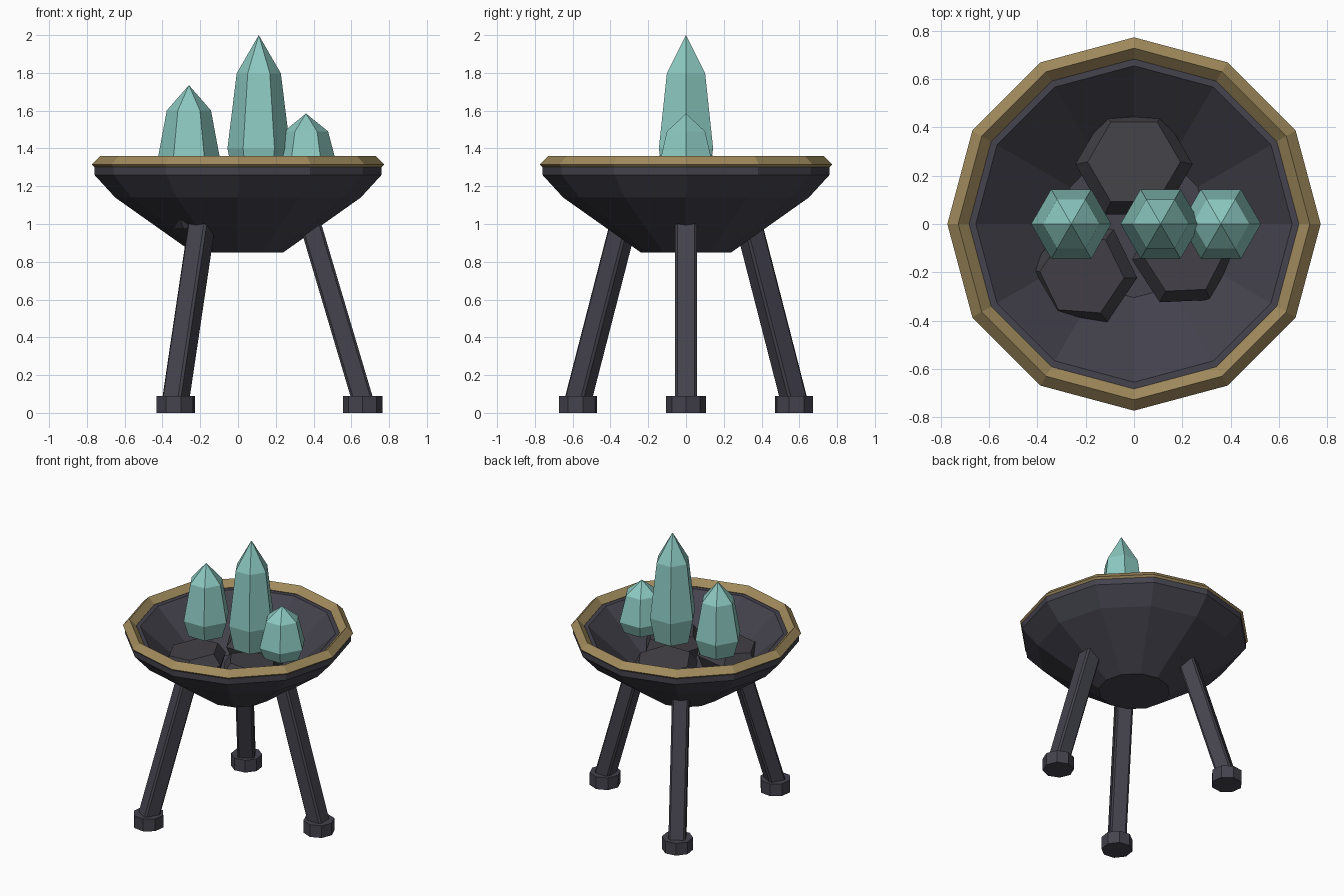
import bpy, bmesh
from math import pi, cos, sin, radians, atan2
from mathutils import Matrix, Vector

cube = bpy.data.objects.get("Cube")
if cube:
    bpy.data.objects.remove(cube, do_unlink=True)


def make_material(name, color):
    mat = bpy.data.materials.new(name)
    mat.use_nodes = True
    mat.diffuse_color = (*color, 1)
    mat.node_tree.nodes["Principled BSDF"].inputs["Base Color"].default_value = (*color, 1)
    return mat


iron = make_material("dark iron", (0.058, 0.056, 0.075))
coal = make_material("coal", (0.054, 0.051, 0.062))
gold = make_material("aged gold", (0.36, 0.26, 0.11))
teal = make_material("teal crystal", (0.26, 0.58, 0.53))


def finish(name, bm, mat, matrix=Matrix()):
    bmesh.ops.recalc_face_normals(bm, faces=bm.faces)
    mesh = bpy.data.meshes.new(name)
    bm.to_mesh(mesh)
    bm.free()
    mesh.materials.append(mat)
    obj = bpy.data.objects.new(name, mesh)
    obj.matrix_world = matrix
    bpy.context.collection.objects.link(obj)
    return obj


def lathe(name, profile, sides, mat, matrix=Matrix(), closed=False):
    """Spin (radius, height) points; a zero radius makes a tip."""
    bm = bmesh.new()
    rings = []
    for r, z in profile:
        count = sides if r > 0 else 1
        rings.append([bm.verts.new((r * cos(2 * pi * i / sides), r * sin(2 * pi * i / sides), z))
                      for i in range(count)])
    pairs = list(zip(rings, rings[1:]))
    if closed:
        pairs.append((rings[-1], rings[0]))
    for low, high in pairs:
        for i in range(sides):
            j = (i + 1) % sides
            if len(high) == 1:
                bm.faces.new((low[i], low[j], high[0]))
            else:
                bm.faces.new((low[i], low[j], high[j], high[i]))
    if not closed:
        for ring in (rings[0], rings[-1]):
            if len(ring) > 1:
                bm.faces.new(ring)
    return finish(name, bm, mat, matrix)


# Bowl: outer wall, lip and hollow inside
lathe("bowl", [(0.24, 0.85), (0.65, 1.14), (0.76, 1.26), (0.76, 1.31),
               (0.655, 1.31), (0.305, 0.99)], 12, iron)

# Diamond-section gold rim
R, T, Z = 0.728, 0.045, 1.315
lathe("gold_rim", [(R + T, Z), (R, Z + T), (R - T, Z), (R, Z - T)], 12, gold, closed=True)

# Three splayed legs with octagonal feet
foot_end, bowl_end = Vector((0.665, 0, 0.05)), Vector((0.38, 0, 1.01))
axis = bowl_end - foot_end
for i, side in enumerate(("left", "right_back", "right_front")):
    turn = Matrix.Rotation(i * 2 * pi / 3, 4, "Z")
    bm = bmesh.new()
    bmesh.ops.create_cube(bm, size=1)
    bmesh.ops.scale(bm, vec=(0.112, 0.114, axis.length), verts=bm.verts)
    long_edges = [e for e in bm.edges if abs(e.verts[0].co.z - e.verts[1].co.z) > 0.5]
    bmesh.ops.bevel(bm, geom=long_edges, offset=0.012, segments=1, affect="EDGES")
    lean = Matrix.Rotation(atan2(axis.x, axis.z), 4, "Y")
    finish("leg_" + side, bm, iron,
           turn @ Matrix.Translation((foot_end + bowl_end) / 2) @ lean)
    lathe("foot_" + side, [(0.105, 0), (0.105, 0.09)], 8, iron,
          turn @ Matrix.Translation((0.66, 0, 0)))

# Tilted coal lumps: x, y, radius, tilt about x, tilt about y, turn (degrees)
lumps = [(0, 0.245, 0.243, -7, 0, 0),
         (-0.205, -0.205, 0.222, 3, -6, -4),
         (0.2, -0.14, 0.21, -5, 4, 3)]
for i, (x, y, r, tx, ty, tz) in enumerate(lumps):
    tilt = (Matrix.Rotation(radians(tx), 4, "X") @ Matrix.Rotation(radians(ty), 4, "Y")
            @ Matrix.Rotation(radians(tz), 4, "Z"))
    lathe(f"coal_lump_{i + 1}", [(0.75 * r, -0.1), (r, 0.02), (0.79 * r, 0.1)], 6, coal,
          Matrix.Translation((x, y, 1.09)) @ tilt)

# Crystals: same widths, different heights
base = 1.22
for name, x, top in (("small", 0.36, 1.585), ("tall", 0.11, 2.0), ("medium", -0.26, 1.735)):
    h = top - base
    lathe("crystal_" + name, [(0.13, 0), (0.166, 0.23 * h), (0.117, 0.74 * h), (0, h)],
          6, teal, Matrix.Translation((x, 0, base)))
